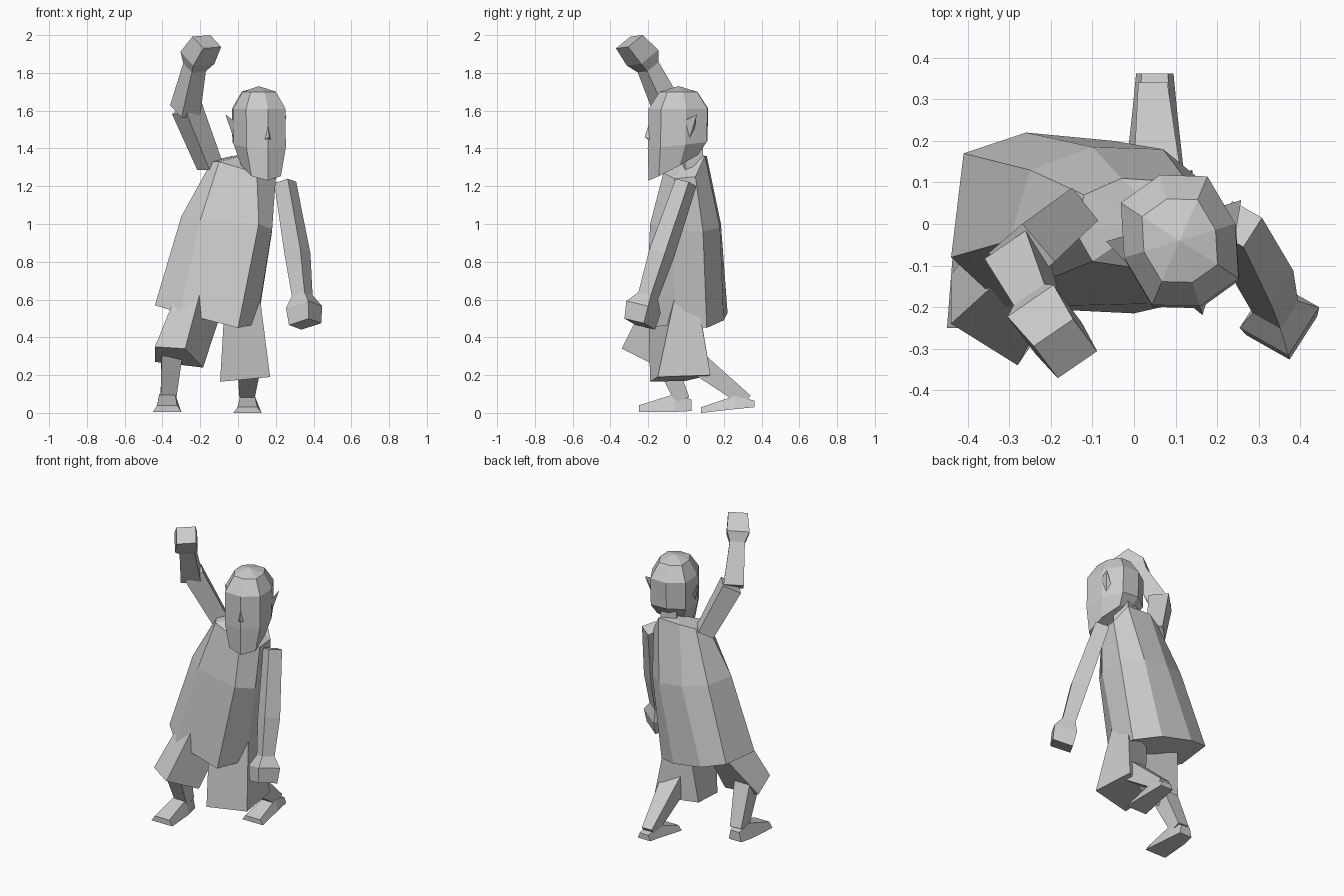
import bpy, bmesh
from math import sin, cos, pi, radians
from mathutils import Vector, Matrix

cube = bpy.data.objects.get("Cube")
if cube:
    bpy.data.objects.remove(cube)

clay = bpy.data.materials.new("clay_grey")
clay.use_nodes = True
GREY = (0.6, 0.6, 0.6, 1)
clay.diffuse_color = GREY
clay.node_tree.nodes["Principled BSDF"].inputs["Base Color"].default_value = GREY


def loft(name, rings, apex=None):
    """Skin a list of equal-sized rings, closing both ends."""
    bm = bmesh.new()
    loops = [[bm.verts.new(p) for p in ring] for ring in rings]
    n = len(loops[0])
    for a, b in zip(loops, loops[1:]):
        for i in range(n):
            j = (i + 1) % n
            bm.faces.new((a[i], a[j], b[j], b[i]))
    bm.faces.new(loops[0])
    if apex:
        tip = bm.verts.new(apex)
        for i in range(n):
            bm.faces.new((loops[-1][i], loops[-1][(i + 1) % n], tip))
    else:
        bm.faces.new(loops[-1])
    bmesh.ops.recalc_face_normals(bm, faces=bm.faces)
    mesh = bpy.data.meshes.new(name)
    bm.to_mesh(mesh)
    bm.free()
    mesh.materials.append(clay)
    obj = bpy.data.objects.new(name, mesh)
    bpy.context.collection.objects.link(obj)
    return obj


def limb(name, across, stations):
    """Square-section limb through (centre, width) stations; across sets its roll."""
    pts = [Vector(c) for c, w in stations]
    axis = (pts[-1] - pts[0]).normalized()
    v = axis.cross(Vector(across)).normalized()
    u = v.cross(axis)
    return loft(name, [[p + (u * a + v * b) * w / 2 for a, b in
                        ((-1, -1), (1, -1), (1, 1), (-1, 1))]
                       for p, (c, w) in zip(pts, stations)])


def foot(name, x, stations):
    """Foot through (y, half width, bottom, top) stations."""
    return loft(name, [[(x - h, y, b), (x + h, y, b), (x + h * .7, y, t), (x - h * .7, y, t)]
                       for y, h, b, t in stations])


# Coat: hem, waist and shoulders, leaning to the raised-arm side
hem = [(-.44, -.08, .57), (-.31, -.2, .53), (0, -.215, .45), (.1, -.05, .47),
       (.1, .11, .45), (-.05, .2, .49), (-.26, .22, .53), (-.41, .17, .57)]
waist = [(-.3, -.04, 1.04), (-.2, -.13, 1.02), (.11, -.19, 1), (.18, -.08, .97),
         (.18, .09, .96), (.07, .18, .98), (-.1, .185, 1), (-.25, .13, 1.03)]
shoulders = [(-.14, -.02, 1.33), (-.1, -.09, 1.33), (.1, -.12, 1.27), (.2, -.06, 1.24),
             (.2, .05, 1.25), (.13, .1, 1.36), (-.03, .11, 1.36), (-.12, .07, 1.34)]
loft("coat", [hem, waist, shoulders], apex=(.06, .02, 1.37))

# Trouser legs
loft("right_trouser", [
    [(-.44, -.24, .35), (-.28, -.34, .34), (-.185, -.14, .24), (-.44, -.12, .27)],
    [(-.33, -.14, .62), (-.2, -.19, .64), (-.05, 0, .65), (-.27, .08, .6)]])
loft("left_trouser", [
    [(-.095, -.19, .165), (.17, -.15, .19), (.14, .13, .2), (-.09, 0, .17)],
    [(-.07, -.2, .58), (.11, -.05, .66), (.09, .05, .66), (-.05, .06, .62)]])

# Shins and feet
limb("right_shin", (1, 0, 0), [((-.35, -.13, .32), .11), ((-.37, -.02, .07), .08)])
limb("left_shin", (1, 0, 0), [((.06, 0, .31), .13), ((.045, .32, .065), .07)])
foot("right_foot", -.375, [(-.25, .075, .005, .04), (-.06, .06, .005, .1), (.03, .045, .01, .07)])
foot("left_foot", .05, [(.08, .075, 0, .03), (.26, .055, .02, .09), (.362, .045, .03, .065)])

# Arms, flaring into fists
limb("right_upper_arm", (.65, -.75, 0), [((-.15, .02, 1.31), .1), ((-.27, -.08, 1.61), .12)])
limb("right_forearm", (.8, .6, 0), [
    ((-.28, -.09, 1.6), .12), ((-.23, -.2, 1.83), .09),
    ((-.215, -.23, 1.88), .135), ((-.165, -.3, 1.965), .115)])
limb("left_arm", (.84, -.54, 0), [
    ((.25, 0, 1.22), .085), ((.315, -.13, .84), .1), ((.34, -.2, .62), .08),
    ((.35, -.225, .56), .14), ((.355, -.245, .47), .125)])

# Head pieces share a frame turned slightly to the model's left
turn = Matrix.Translation((.11, -.04, 0)) @ Matrix.Rotation(radians(17), 4, 'Z')


def head_ring(rx, ry, z, droop=0, shift=0):
    """Eight-sided ring with its corners pushed out towards a box."""
    ring = []
    for i in range(8):
        a = i * pi / 4
        k = 1.1 if i % 2 else 1
        ring.append((k * rx * sin(a), shift - k * ry * cos(a), z - droop * cos(a)))
    return ring


head = loft("head", [
    head_ring(.105, .14, 1.31, .08, -.025), head_ring(.14, .165, 1.42, .02, -.005),
    head_ring(.14, .165, 1.61), head_ring(.09, .105, 1.7)], apex=(0, 0, 1.73))
neck = loft("neck", [[(x, y, z) for x, y in ((-.05, .02), (.05, .02), (.05, .12), (-.05, .12))]
                     for z in (1.28, 1.44)])
nose = loft("nose", [[(-.025, -.15, 1.44), (.025, -.15, 1.44), (0, -.15, 1.57)]],
            apex=(0, -.187, 1.46))
parts = [head, neck, nose]
for side, label in ((1, "left"), (-1, "right")):
    parts.append(loft(label + "_ear", [
        [(side * .125, -.04, 1.53), (side * .125, .05, 1.5), (side * .12, .01, 1.41)]],
        apex=(side * .17, .05, 1.58)))
for part in parts:
    part.data.transform(turn)
